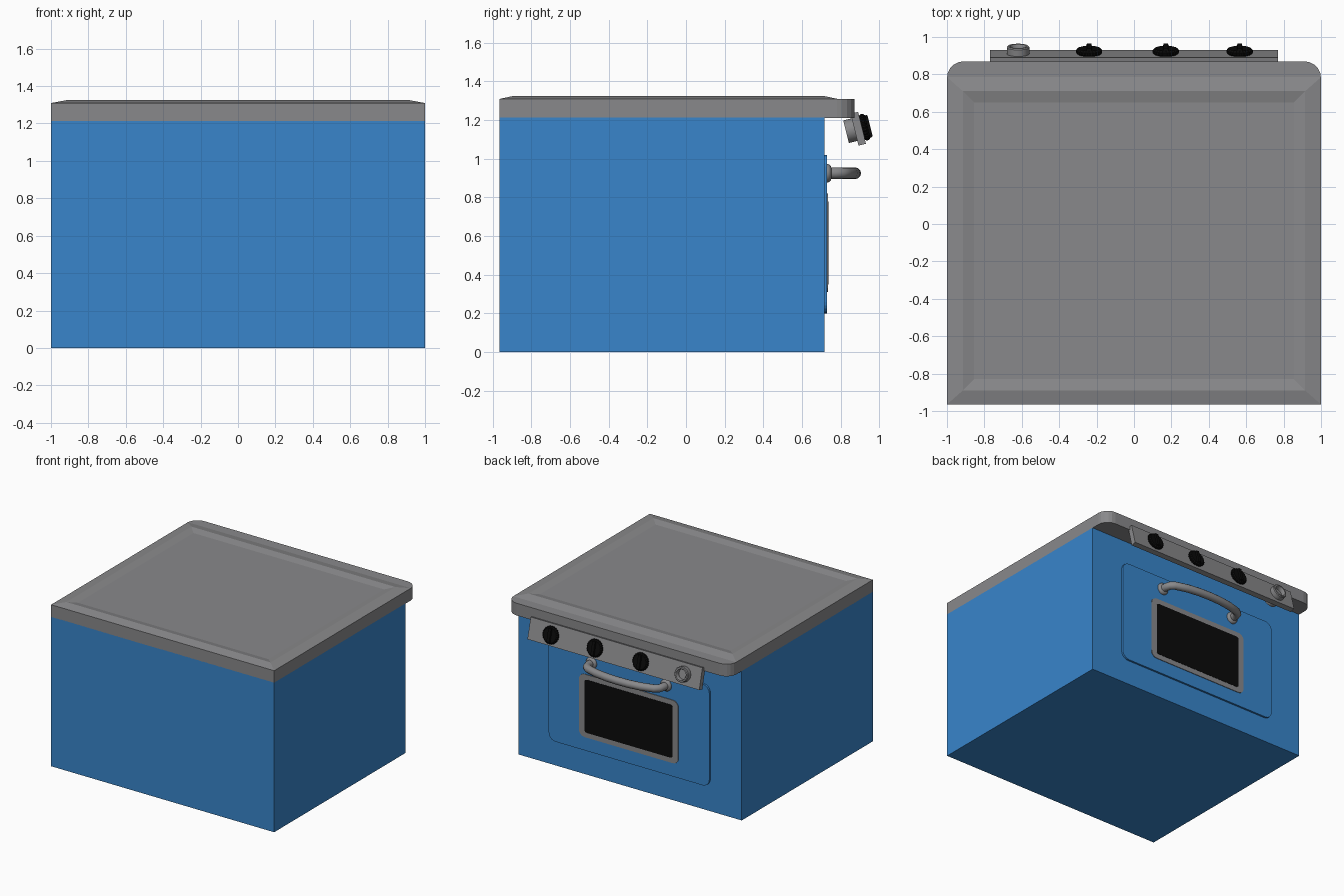
import bpy, bmesh, math
from mathutils import Matrix, Vector

if "Cube" in bpy.data.objects:
    bpy.data.objects.remove(bpy.data.objects["Cube"])


def material(name, rgb):
    m = bpy.data.materials.new(name)
    m.diffuse_color = (*rgb, 1)
    m.use_nodes = True
    m.node_tree.nodes["Principled BSDF"].inputs["Base Color"].default_value = m.diffuse_color
    return m


BLUE = material("blue_enamel", (0.04, 0.235, 0.6))
GRAY = material("gray_metal", (0.25, 0.25, 0.258))
BLACK = material("black", (0.003, 0.003, 0.003))


def face_frame(y, z, tilt=0.0):
    """Local x = -x, local y = up, local z = outward (+y), leaning upward by tilt."""
    c, s = math.cos(tilt), math.sin(tilt)
    return Matrix(((-1, 0, 0, 0), (0, -s, c, y), (0, c, s, z), (0, 0, 0, 1)))


def loft(name, mat, loops, matrix=Matrix(), caps=(True, True), smooth=False):
    """Skin a list of equal-length point loops; optional end caps."""
    bm = bmesh.new()
    rings = [[bm.verts.new(matrix @ Vector(p)) for p in loop] for loop in loops]
    n = len(rings[0])
    for a, b in zip(rings, rings[1:]):
        for i in range(n):
            j = (i + 1) % n
            bm.faces.new((a[i], a[j], b[j], b[i]))
    if caps[0]:
        bm.faces.new(rings[0][::-1])
    if caps[1]:
        bm.faces.new(rings[-1])
    if all(caps):
        bmesh.ops.recalc_face_normals(bm, faces=bm.faces)
    me = bpy.data.meshes.new(name)
    bm.to_mesh(me)
    bm.free()
    me.materials.append(mat)
    ob = bpy.data.objects.new(name, me)
    bpy.context.collection.objects.link(ob)
    if smooth:
        bpy.ops.object.select_all(action='DESELECT')
        ob.select_set(True)
        bpy.context.view_layer.objects.active = ob
        bpy.ops.object.shade_smooth_by_angle(angle=math.radians(35))
    return ob


def rect(x, y0, y1, z):
    return [(-x, y0, z), (x, y0, z), (x, y1, z), (-x, y1, z)]


def rounded(x, y0, y1, z, r, seg=5, low_r=None):
    """Rounded rectangle; low_r = 0 leaves the two y0 corners sharp."""
    pts = []
    low = r if low_r is None else low_r
    for k, (sx, y, sy, rad) in enumerate(((-1, y0, -1, low), (1, y0, -1, low),
                                          (1, y1, 1, r), (-1, y1, 1, r))):
        if rad == 0:
            pts.append((sx * x, y, z))
            continue
        for i in range(seg + 1):
            a = math.radians(180 + 90 * k + 90 * i / seg)
            pts.append((sx * (x - rad) + rad * math.cos(a), y - sy * rad + rad * math.sin(a), z))
    return pts


def circle(cx, cy, r, z, n=32, ripple=0.0):
    return [(cx + (r - ripple * (i % 2)) * math.cos(2 * math.pi * i / n),
             cy + (r - ripple * (i % 2)) * math.sin(2 * math.pi * i / n), z) for i in range(n)]


# Body
loft("oven_body", BLUE, [rect(1, -0.965, 0.715, 0), rect(1, -0.965, 0.715, 1.212)])

# Lid slab with rounded corners at the door side, and raised rim with a sunken tray
loft("lid_slab", GRAY, [rounded(1, -0.965, 0.87, z, 0.09, 5, 0) for z in (1.21, 1.309)])
loft("lid_tray", GRAY, [rect(1, -0.965, 0.785, 1.309), rect(0.915, -0.89, 0.71, 1.325),
                        rect(0.855, -0.83, 0.65, 1.312)], caps=(False, True))

# Door, window frame and glass
door = face_frame(0.715, 0)
loft("door", BLUE, [rounded(0.72, 0.2, 1.02, z, 0.06) for z in (-0.005, 0.015)], door)
loft("window_frame", GRAY, [rounded(0.445, 0.31, 0.82, z, 0.05) for z in (0.01, 0.02)], door)
loft("window_glass", BLACK, [rounded(0.395, 0.35, 0.78, z, 0.02, 3) for z in (0.015, 0.022)], door)

# Door handle: bowed tube with round mounts
half = [(0.335, 0.725), (0.335, 0.77), (0.325, 0.805), (0.295, 0.83), (0.2, 0.857), (0.1, 0.871)]
path = [(-x, y) for x, y in half] + [(0, 0.875)] + half[::-1]
curve = bpy.data.curves.new("handle_path", 'CURVE')
curve.dimensions = '3D'
curve.bevel_depth = 0.03
curve.bevel_resolution = 4
curve.use_fill_caps = True
spline = curve.splines.new('POLY')
spline.points.add(len(path) - 1)
for p, (x, y) in zip(spline.points, path):
    p.co = (x, y, 0.925, 1)
    p.radius = 1
spline.use_smooth = True
curve.materials.append(GRAY)
bpy.context.collection.objects.link(bpy.data.objects.new("door_handle", curve))
for side in (-1, 1):
    loft("handle_mount", GRAY, [circle(side * 0.335, 0.925, r, z, 24) for r, z in
                                ((0.047, 0.01), (0.047, 0.022), (0.04, 0.032), (0.03, 0.036))],
         door, smooth=True)

# Tilted control panel
panel = face_frame(0.91, 1.16, math.radians(14))
loft("control_panel", GRAY, [rect(0.77, -0.085, 0.085, z) for z in (-0.04, 0)], panel)

# Black knobs with a serrated edge and a grip ridge
for x in (-0.24, 0.17, 0.565):
    loft("knob", BLACK, [circle(-x, 0, r, z, 48, 0.004) for r, z in
                         ((0.06, -0.005), (0.07, 0.008), (0.07, 0.02), (0.06, 0.03))], panel)
    grip = panel @ Matrix.Translation((-x, 0, 0))
    loft("knob_grip", BLACK, [rect(0.016, -0.058, 0.058, 0.02), rect(0.012, -0.054, 0.054, 0.043)], grip)

# Hollow gray dial passing through the panel
loft("dial_ring", GRAY, [circle(0.62, 0, r, z) for r, z in
                         ((0.06, -0.085), (0.06, 0.036), (0.055, 0.042),
                          (0.044, 0.042), (0.04, 0.036), (0.04, 0.008))], panel, smooth=True)
